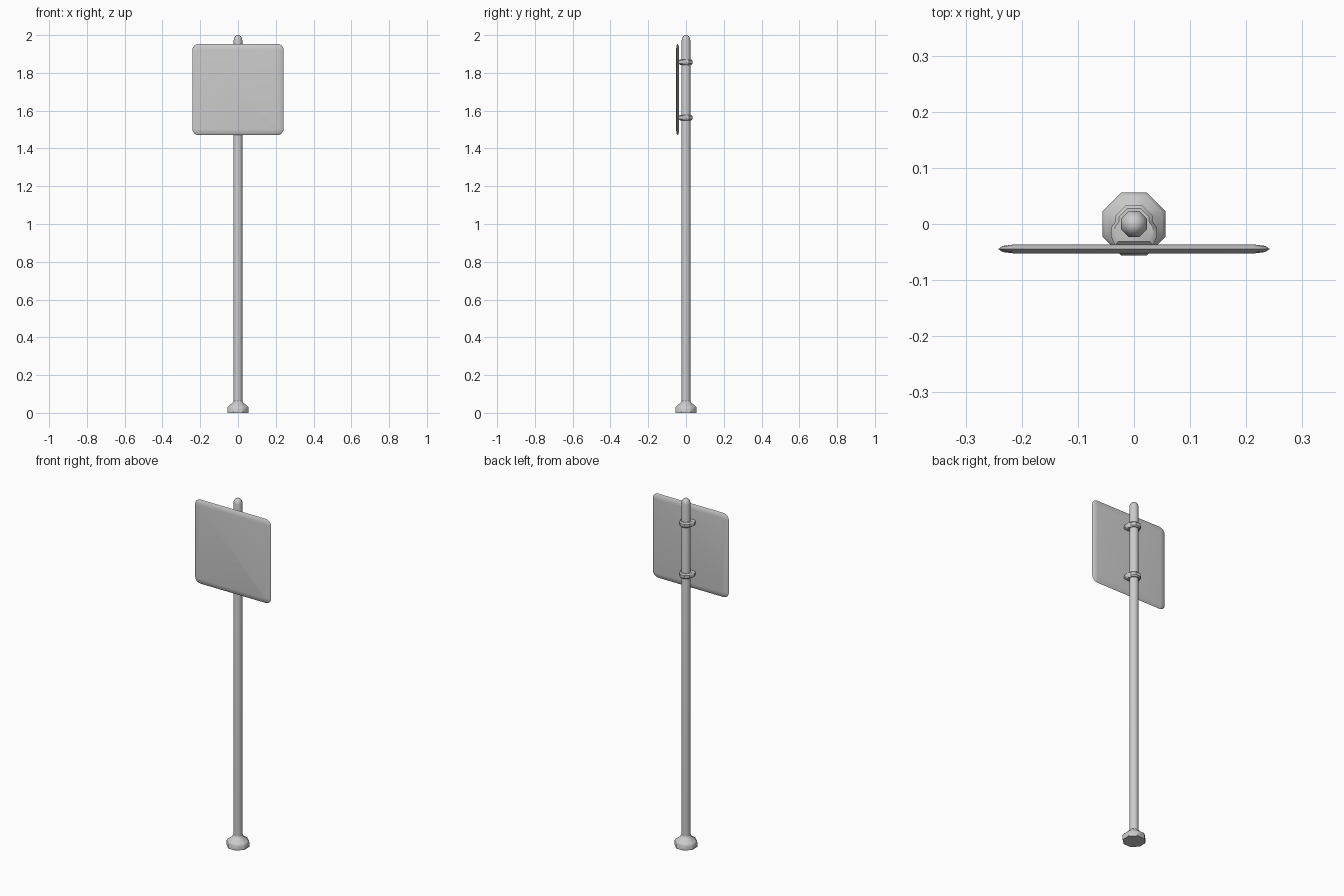
import bpy, bmesh, math

if "Cube" in bpy.data.objects:
    bpy.data.objects.remove(bpy.data.objects["Cube"])


def loft(name, rings, angle=30):
    """Skin a list of closed rings of equal length and cap both ends."""
    bm = bmesh.new()
    loops = [[bm.verts.new(p) for p in ring] for ring in rings]
    for a, b in zip(loops, loops[1:]):
        for i in range(len(a)):
            j = (i + 1) % len(a)
            bm.faces.new((a[i], a[j], b[j], b[i]))
    bm.faces.new(loops[0])
    bm.faces.new(loops[-1])
    bmesh.ops.recalc_face_normals(bm, faces=bm.faces)
    mesh = bpy.data.meshes.new(name)
    bm.to_mesh(mesh)
    bm.free()
    obj = bpy.data.objects.new(name, mesh)
    bpy.context.collection.objects.link(obj)
    bpy.ops.object.select_all(action='DESELECT')
    obj.select_set(True)
    bpy.context.view_layer.objects.active = obj
    bpy.ops.object.shade_smooth_by_angle(angle=math.radians(angle))
    return obj


def octagon(apothem, z):
    """Octagon with flat sides facing the axes."""
    r = apothem / math.cos(math.pi / 8)
    return [(r * math.cos((i + .5) * math.pi / 4),
             r * math.sin((i + .5) * math.pi / 4), z) for i in range(8)]


def rounded_square(inset, y, half=0.242, radius=0.034, steps=4, zc=1.712):
    """Rounded square outline in the xz plane."""
    c, r = half - radius, radius - inset
    pts = []
    for k in range(4):
        sx, sz = ((1, 1), (-1, 1), (-1, -1), (1, -1))[k]
        for s in range(steps + 1):
            a = (k + s / steps) * math.pi / 2
            pts.append((sx * c + r * math.cos(a), y, zc + sz * c + r * math.sin(a)))
    return pts


# Post with a domed top
post = [(0.023, 0.04), (0.023, 1.972), (0.0205, 1.985), (0.014, 1.995), (0.006, 2.0)]
loft("post", [octagon(a, z) for a, z in post], 50)

# Flared foot
foot = [(0.056, 0), (0.056, 0.028), (0.050, 0.036), (0.029, 0.053), (0.023, 0.064)]
loft("foot", [octagon(a, z) for a, z in foot], 40)

# Sign plate with softly tapered rim
plate = [(0.029, -0.0525), (0.008, -0.050), (0, -0.0445), (0.008, -0.039), (0.029, -0.0365)]
loft("sign_plate", [rounded_square(i, y) for i, y in plate], 40)

# Clamps joining plate and post
half = [(0.014, 0.034), (0.033, 0.015), (0.033, 0.004),
        (0.041, -0.006), (0.041, -0.022), (0.034, -0.038)]
outline = half + [(-x, y) for x, y in reversed(half)]
for name, z in (("upper_clamp", 1.857), ("lower_clamp", 1.563)):
    loft(name, [[(x * s, y * s, z + dz) for x, y in outline]
                for s, dz in ((0.82, -0.015), (1, -0.008), (1, 0.008), (0.82, 0.015))], 40)
